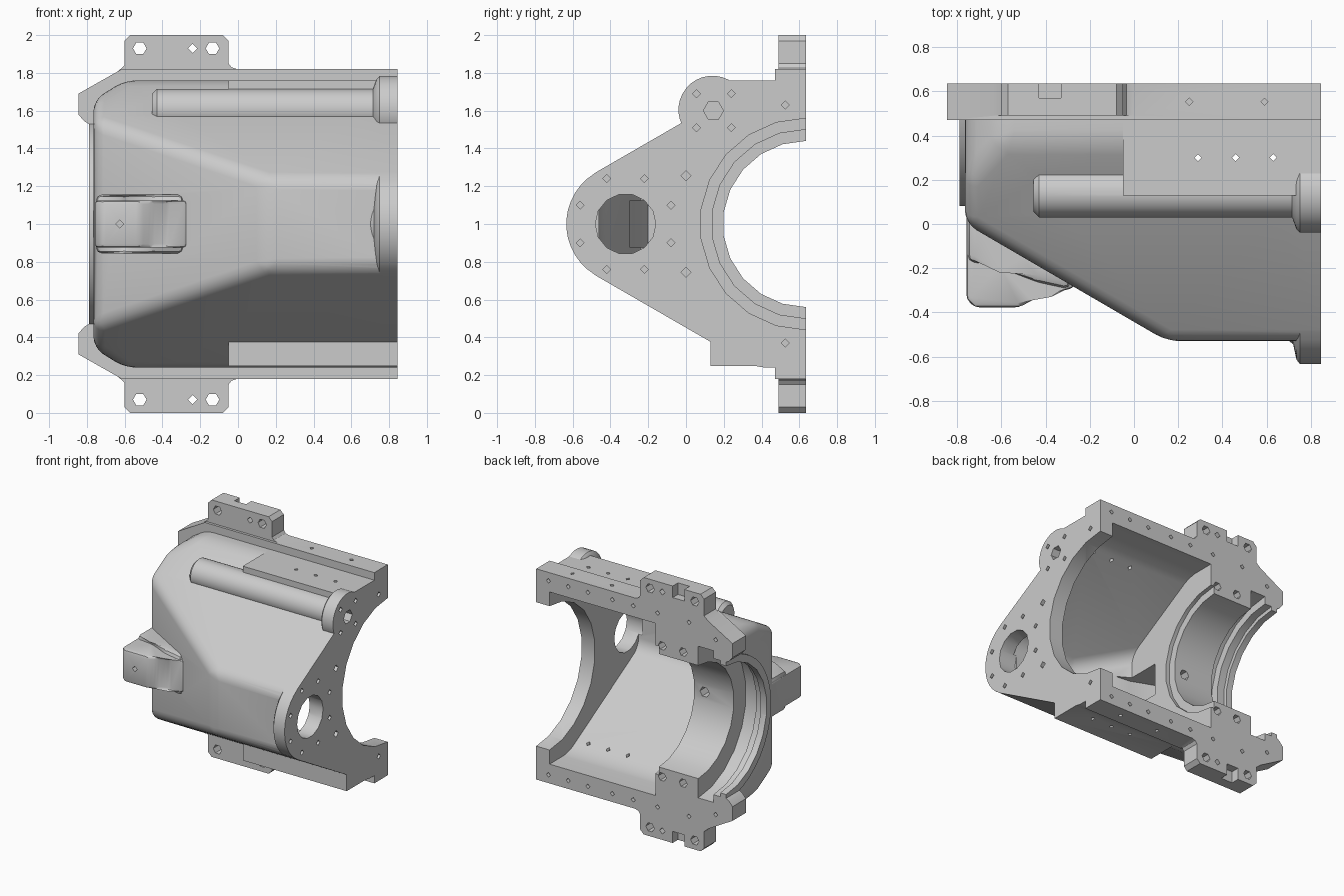
import bpy, bmesh
from math import cos, sin, pi, radians
from mathutils import Vector

if "Cube" in bpy.data.objects:
    bpy.data.objects.remove(bpy.data.objects["Cube"])

MID = 1.0        # height of the symmetry plane
SPLIT = 0.635    # y of the flat split face, also the main bore axis


def place(axis, u, v, w):
    return {'x': (w, u, v), 'y': (u, w, v), 'z': (u, v, w)}[axis]


def finish(bm, name):
    bmesh.ops.recalc_face_normals(bm, faces=bm.faces)
    bmesh.ops.triangulate(bm, faces=[f for f in bm.faces if len(f.verts) > 4])
    me = bpy.data.meshes.new(name)
    bm.to_mesh(me)
    bm.free()
    ob = bpy.data.objects.new(name, me)
    bpy.context.collection.objects.link(ob)
    return ob


def add_prism(bm, axis, pts, a, b):
    lo = [bm.verts.new(place(axis, u, v, a)) for u, v in pts]
    hi = [bm.verts.new(place(axis, u, v, b)) for u, v in pts]
    bm.faces.new(lo)
    bm.faces.new(hi[::-1])
    for i in range(len(pts)):
        j = (i + 1) % len(pts)
        bm.faces.new((lo[i], hi[i], hi[j], lo[j]))


def prism(name, axis, pts, a, b, bevel=0):
    bm = bmesh.new()
    add_prism(bm, axis, pts, a, b)
    if bevel:
        bmesh.ops.bevel(bm, geom=bm.edges[:], offset=bevel, segments=2,
                        profile=0.5, affect='EDGES')
    return finish(bm, name)


def box(name, x0, x1, y0, y1, z0, z1):
    return prism(name, 'z', [(x0, y0), (x1, y0), (x1, y1), (x0, y1)], z0, z1)


def lathe(name, profile, cy, cz, n):
    """Solid of revolution about an x-parallel axis; profile is (x, radius)."""
    bm = bmesh.new()
    rings = []
    for x, r in profile:
        rings.append([bm.verts.new((x, cy + r * cos((k + .5) * 2 * pi / n),
                                    cz + r * sin((k + .5) * 2 * pi / n))) for k in range(n)])
    bm.faces.new(rings[0])
    bm.faces.new(rings[-1][::-1])
    for p, q in zip(rings, rings[1:]):
        for k in range(n):
            j = (k + 1) % n
            bm.faces.new((p[k], q[k], q[j], p[j]))
    return finish(bm, name)


def shell(name, half, x0, x1, planes, bevel, round_left):
    """Convex mirrored profile (y, height from MID), trimmed by planes, rounded."""
    pts = [(y, MID + h) for y, h in half] + [(y, MID - h) for y, h in reversed(half)]
    bm = bmesh.new()
    add_prism(bm, 'x', pts, x0, x1)
    for co, no in planes:
        bmesh.ops.bisect_plane(bm, geom=bm.verts[:] + bm.edges[:] + bm.faces[:], dist=1e-5,
                               plane_co=co, plane_no=Vector(no).normalized(), clear_outer=True)
        bmesh.ops.holes_fill(bm, edges=[e for e in bm.edges if e.is_boundary], sides=0)
    bmesh.ops.recalc_face_normals(bm, faces=bm.faces)
    ymax = half[0][0]

    def rounded(e):
        a, b = (v.co for v in e.verts)
        if min(a.x, b.x) > x1 - .001 or min(a.y, b.y) > ymax - .001:
            return False
        return round_left or max(a.x, b.x) > x0 + .001
    bmesh.ops.bevel(bm, geom=[e for e in bm.edges if rounded(e)], offset=bevel,
                    segments=4, profile=0.5, affect='EDGES', clamp_overlap=True)
    return finish(bm, name)


def combine(target, other, op):
    m = target.modifiers.new(other.name, 'BOOLEAN')
    m.operation, m.solver, m.object = op, 'EXACT', other
    bpy.context.view_layer.objects.active = target
    bpy.ops.object.modifier_apply(modifier=m.name)
    bpy.data.objects.remove(other)


def flip(pts, s):
    return [(u, MID + s * h) for u, h in pts]


# Main tapered body
TAPER = (-.53, -.91, 0)
housing = shell('housing_half', [(.55, .76), (.366, .76), (-.53, .243)], -.765, .9,
                [((.15, -.53, 1), TAPER),
                 ((-.6, 0, 1.76), (-.1, 0, .16)), ((-.6, 0, .24), (-.1, 0, -.16))], .06, True)
adds = []

# Split flange and bolt ears
edge = [(.9, .82), (-.615, .82), (-.845, .69), (-.845, .58), (-.815, .545), (-.775, .52)]
adds.append(prism('flange', 'y', flip(edge, 1) + flip(edge[::-1], -1), .47, SPLIT))
ear = [(-.64, .75), (-.64, .805), (-.6, .84), (-.6, .97), (-.57, 1), (-.08, 1),
       (-.05, .97), (-.05, .85), (-.035, .83), (0, .818), (0, .75)]
for s in (1, -1):
    adds.append(prism('ear', 'y', flip(ear, s), .49, SPLIT))

# Left bearing rim, front boss, pipe boss
adds.append(lathe('bearing_rim', [(-.79, .555), (-.65, .555)], SPLIT, MID, 40))
adds.append(lathe('front_boss', [(.69, .2), (.72, .225), (.735, .295), (.75, .314), (.9, .314)],
                  -.32, MID, 40))
adds.append(lathe('pipe_boss', [(-.455, .085), (-.43, .11), (.715, .11), (.735, .165), (.75, .18),
                                (.9, .18)], .14, 1.605, 32))

# Side pads
adds.append(box('top_pad', -.05, .9, .13, .52, 1.55, 1.761))
adds.append(box('bottom_pad', -.05, .9, .13, .52, .249, .45))

# Front lug on a flared root
lug = [(-.758, .1), (-.758, -.34), (-.72, -.377), (-.52, -.377), (-.46, -.345),
       (-.38, -.31), (-.27, -.29), (-.27, 0)]
adds.append(prism('lug', 'z', lug, .875, 1.125, .02))
root = [(-.752, .1), (-.752, -.17), (-.6, -.19), (-.45, -.26), (-.29, -.295), (-.28, 0)]
adds.append(prism('lug_root', 'z', root, .845, 1.155, .03))

for ob in adds:
    combine(housing, ob, 'UNION')

# Trim the right end and the split face flat
cuts = [box('end_trim', .845, 1.2, -1, 1, -.5, 2.5),
        box('split_trim', -1.5, 1.5, SPLIT, 1.5, -.5, 2.5)]

# Inner chamber, stepped bore, lug pocket
cuts.append(shell('chamber', [(.7, .67), (.4, .67), (-.46, .175)], -.18, .73,
                  [((.15, -.43, 1), TAPER)], .07, False))
cuts.append(lathe('bore', [(-1, .5), (-.74, .5), (-.74, .53), (-.68, .53), (-.68, .59), (-.55, .59),
                           (-.55, .44), (-.21, .44), (-.21, .5), (-.17, .5), (-.17, .56), (1, .56)],
                  SPLIT, MID, 22))
pocket = [(-.05, -.3), (-.2, -.285), (-.42, -.2), (-.42, .02), (-.05, .02)]
cuts.append(prism('lug_pocket', 'z', pocket, .875, 1.125))

# Key slots in the ears
for s in (1, -1):
    z0, z1 = sorted((MID + s * .91, MID + s * 1.1))
    cuts.append(box('key_slot', -.43, -.33, .57, .8, z0, z1))

# All drilled holes
holes = bmesh.new()


def drill(axis, u, v, r, a, b, n=4):
    add_prism(holes, axis, [(u + r * cos(2 * pi * k / n), v + r * sin(2 * pi * k / n))
                            for k in range(n)], a, b)


drill('x', -.32, MID, .16, .7, 1, 14)
drill('x', .145, 1.6, .053, .6, 1, 6)
for k in range(8):
    t = radians(22.5 + 45 * k)
    drill('x', -.32 + .26 * cos(t), MID + .26 * sin(t), .021, .76, 1)
for y in (.055, .24):
    for z in (1.51, 1.69):
        drill('x', y, z, .021, .76, 1)
drill('y', -.625, MID, .021, -.5, -.25)
drill('y', -.3, MID, .04, -.1, .3, 6)
for s in (1, -1):
    drill('x', 0, MID + s * .255, .027, .76, 1)
    drill('x', .525, MID + s * .63, .021, .76, 1)
    for x, r, n in ((-.52, .036, 6), (-.135, .036, 6), (-.24, .024, 4)):
        drill('y', x, MID + s * .93, r, .4, .8, n)
    for x in (.74, .57, .4, .19, .01, -.2, -.47):
        drill('y', x, MID + s * .755, .018, .56, .8)
    drill('y', -.7, MID + s * .68, .018, .56, .8)
    for x in (-.24, -.42):
        drill('y', x, MID + s * .51, .034, .45, .8, 6)
    for x in (.29, .46, .63):
        drill('z', x, .3, .016, *sorted((MID + s * .6, MID + s * .85)))
    for x in (.25, .59):
        drill('z', x, .553, .016, *sorted((MID + s * .785, MID + s * .9)))
cuts.append(finish(holes, 'holes'))

for ob in cuts:
    combine(housing, ob, 'DIFFERENCE')

# Smooth shading with sharp machined edges
bpy.ops.object.select_all(action='DESELECT')
housing.select_set(True)
bpy.context.view_layer.objects.active = housing
bpy.ops.object.shade_smooth_by_angle(angle=radians(30))
